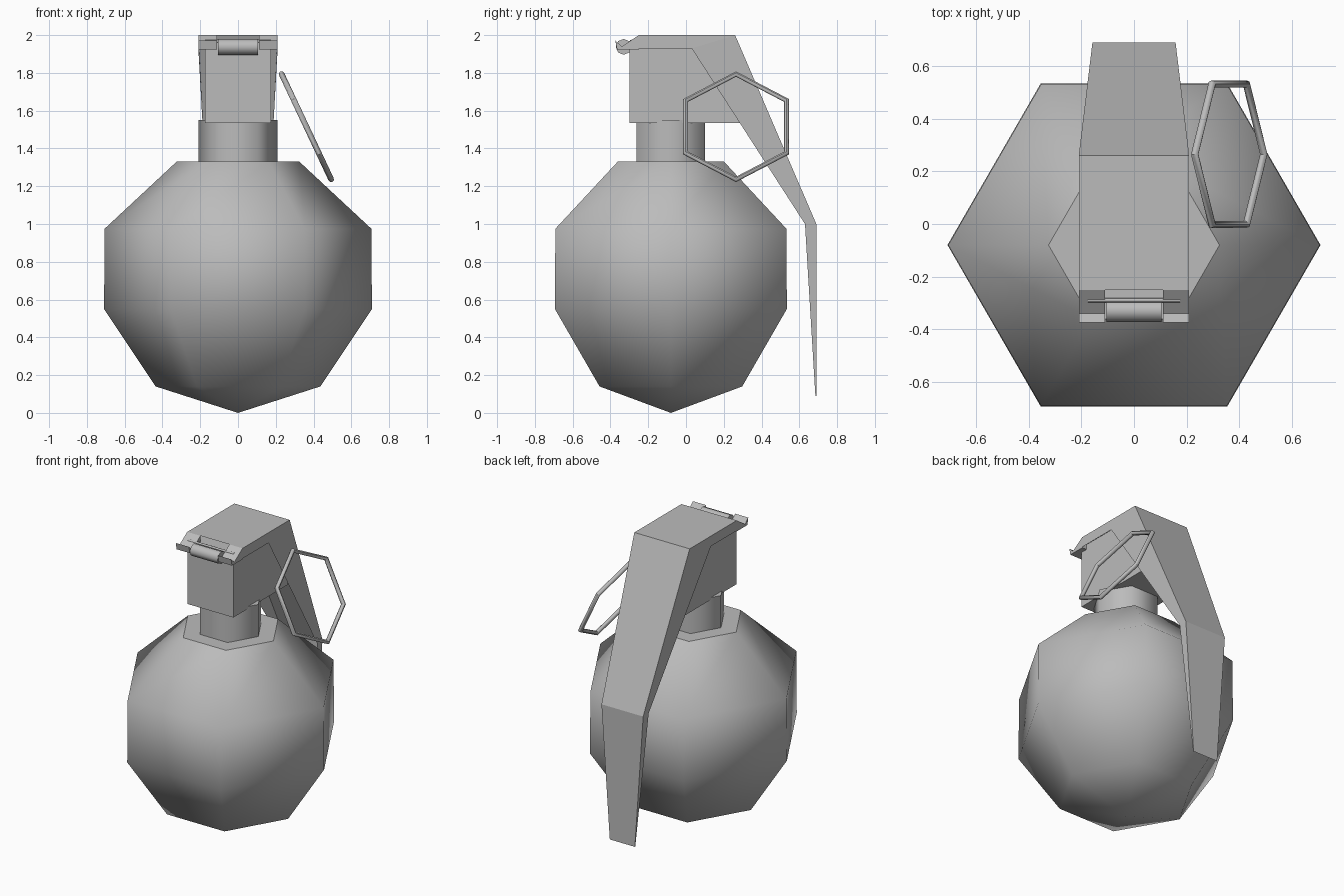
import bpy, bmesh, math
from mathutils import Vector

if "Cube" in bpy.data.objects:
    bpy.data.objects.remove(bpy.data.objects["Cube"])

grey = bpy.data.materials.new("plain_grey")
grey.use_nodes = True
grey.diffuse_color = (0.5, 0.5, 0.5, 1)
grey.node_tree.nodes["Principled BSDF"].inputs["Base Color"].default_value = (0.5, 0.5, 0.5, 1)


def finish(name, bm, fix_normals=True):
    if fix_normals:
        bmesh.ops.recalc_face_normals(bm, faces=bm.faces)
    mesh = bpy.data.meshes.new(name)
    bm.to_mesh(mesh)
    bm.free()
    mesh.materials.append(grey)
    obj = bpy.data.objects.new(name, mesh)
    bpy.context.collection.objects.link(obj)
    return obj


def lathe_hex(name, profile, y, tip=None):
    """Six-sided smooth body from (radius, z) rings, with flat caps or a pointed tip."""
    bm = bmesh.new()
    rings = [[bm.verts.new((r * math.cos(i * math.pi / 3), y + r * math.sin(i * math.pi / 3), z))
              for i in range(6)] for r, z in profile]
    for a, b in zip(rings, rings[1:]):
        for i in range(6):
            j = (i + 1) % 6
            bm.faces.new((a[i], a[j], b[j], b[i])).smooth = True
    caps = [bm.faces.new(rings[-1])]
    if tip is None:
        caps.append(bm.faces.new(rings[0]))
    else:
        point = bm.verts.new((0, y, tip))
        for i in range(6):
            bm.faces.new((rings[0][(i + 1) % 6], rings[0][i], point)).smooth = True
    for cap in caps:
        for e in cap.edges:
            e.smooth = False
    return finish(name, bm)


def extrude_x(name, outline, half):
    """Closed (y, z) outline extruded across x."""
    bm = bmesh.new()
    face = bm.faces.new([bm.verts.new((-half, y, z)) for y, z in outline])
    new = bmesh.ops.extrude_face_region(bm, geom=[face])["geom"]
    bmesh.ops.translate(bm, verts=[v for v in new if isinstance(v, bmesh.types.BMVert)],
                        vec=Vector((2 * half, 0, 0)))
    return finish(name, bm)


# Body and neck
CENTRE_Y = -0.08
lathe_hex("body", [(0.436, 0.14), (0.709, 0.55), (0.706, 0.975), (0.325, 1.33)], CENTRE_Y, tip=0.0)
lathe_hex("neck", [(0.21, 1.31), (0.21, 1.55)], CENTRE_Y)

# Fuse head
extrude_x("fuse_head", [(-0.3, 1.535), (0.29, 1.535), (0.2, 1.96), (-0.3, 1.96)], 0.175)

# Lever: folded channel, each station is (half width, outer y, z, inner y, z)
stations = [(0.21, -0.25, 2.0, -0.34, 1.93), (0.21, 0.26, 2.0, 0.03, 1.93),
            (0.158, 0.69, 1.0, 0.63, 1.0), (0.095, 0.69, 0.09, 0.685, 0.09)]
bm = bmesh.new()
rows = [[bm.verts.new(p) for p in ((-w, yi, zi), (-w, yo, zo), (w, yo, zo), (w, yi, zi))]
        for w, yo, zo, yi, zi in stations]
for a, b in zip(rows, rows[1:]):
    for i in range(3):
        bm.faces.new((a[i], a[i + 1], b[i + 1], b[i]))
finish("lever", bm)

# Hinge tabs at the front of the lever
for side, word in ((-1, "right"), (1, "left")):
    tab = extrude_x("hinge_tab_" + word,
                    [(-0.25, 2.0), (-0.34, 1.94), (-0.375, 1.972), (-0.365, 1.925), (-0.25, 1.925)], 0.05)
    tab.location.x = side * 0.16

# Hinge roller and pin
for name, radius, half, y, z in (("hinge_roller", 0.042, 0.105, -0.33, 1.938),
                                 ("hinge_pin", 0.008, 0.175, -0.29, 1.968)):
    bpy.ops.mesh.primitive_cylinder_add(vertices=8, radius=radius, depth=2 * half,
                                        location=(0, y, z), rotation=(0, math.pi / 2, 0))
    obj = bpy.context.object
    obj.name = name
    obj.data.materials.append(grey)
    bpy.ops.object.shade_smooth_by_angle(angle=math.radians(50))

# Pull ring: hexagonal hoop of round wire, leaning outwards
bpy.ops.mesh.primitive_torus_add(major_segments=6, minor_segments=8, major_radius=0.308,
                                 minor_radius=0.015, location=(0.362, 0.265, 1.515),
                                 rotation=(0, math.radians(64.8), 0))
ring = bpy.context.object
ring.name = "pull_ring"
ring.data.materials.append(grey)
bpy.ops.object.shade_smooth_by_angle(angle=math.radians(50))
